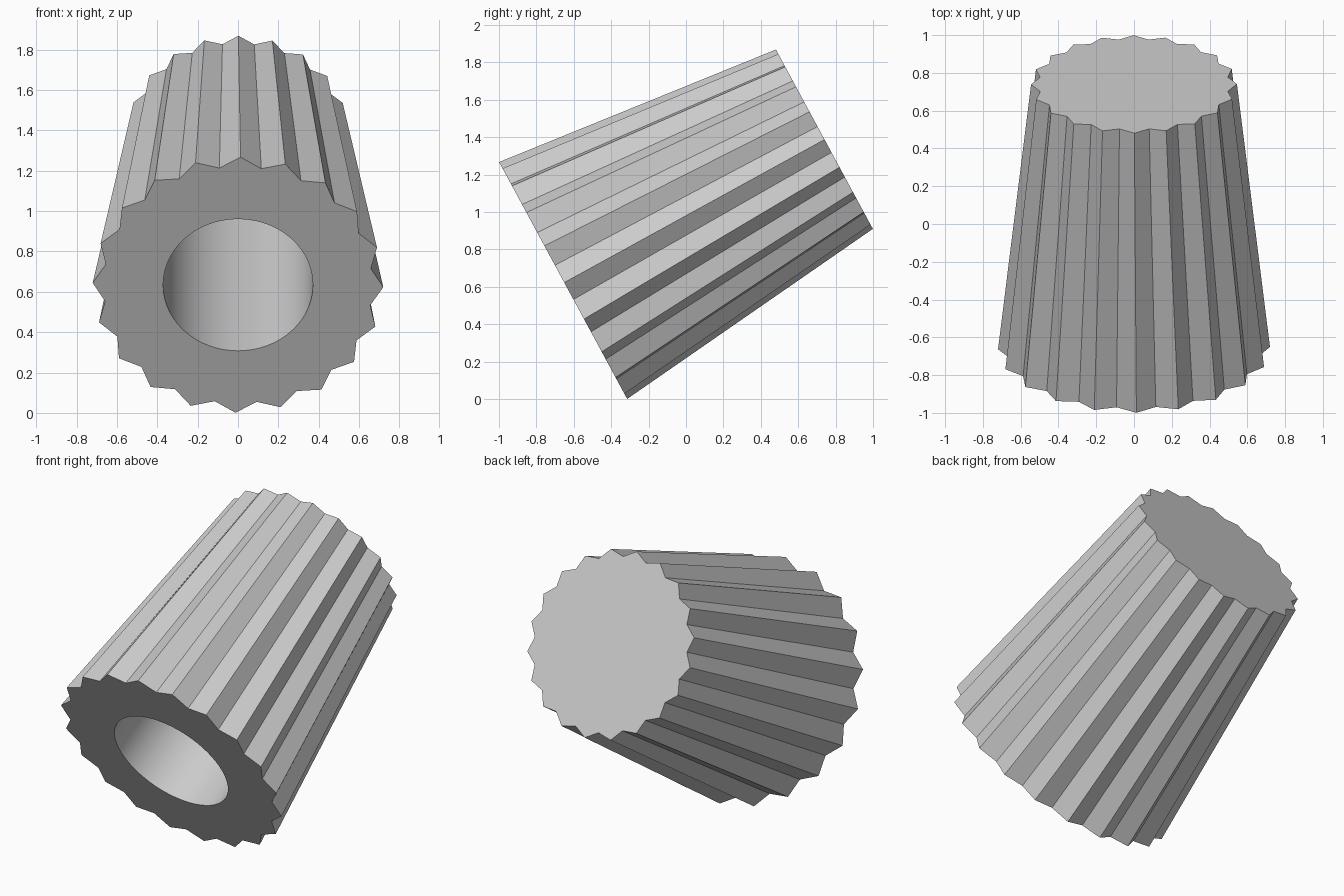
import bpy, bmesh, math

cube = bpy.data.objects.get("Cube")
if cube:
    bpy.data.objects.remove(cube, do_unlink=True)

TEETH = 20
LENGTH = 1.588
BORE_RADIUS, BORE_DEPTH, BORE_SIDES = 0.371, 1.46, 80
TILT = math.radians(28.4)

# Grey plastic
grey = bpy.data.materials.new("grey")
grey.use_nodes = True
colour = (0.6, 0.6, 0.6, 1)
grey.diffuse_color = colour
grey.node_tree.nodes["Principled BSDF"].inputs["Base Color"].default_value = colour

bm = bmesh.new()


def ring(sides, z, radius, root=None, turn=0.0):
    """Closed ring of vertices; alternate ones drop to the root radius."""
    verts = []
    for i in range(sides):
        r = root if root and i % 2 else radius
        a = math.tau * i / sides + math.radians(turn)
        verts.append(bm.verts.new((r * math.sin(a), -r * math.cos(a), z)))
    return verts


def wall(a, b, smooth=False):
    for i in range(len(a)):
        j = (i + 1) % len(a)
        bm.faces.new((a[i], a[j], b[j], b[i])).smooth = smooth


def loop_edges(verts):
    return [bm.edges.get((v, verts[i - 1])) for i, v in enumerate(verts)]


# Tapered toothed body with a closed narrow end
wide = ring(TEETH * 2, 0, 0.72, 0.665, 1)
narrow = ring(TEETH * 2, LENGTH, 0.545, 0.503, 0.2)
wall(wide, narrow)
bm.faces.new(narrow)

# Blind round bore
mouth = ring(BORE_SIDES, 0, BORE_RADIUS)
floor = ring(BORE_SIDES, BORE_DEPTH, BORE_RADIUS)
wall(mouth, floor, smooth=True)
bm.faces.new(floor)

# Flat wide end around the bore
bmesh.ops.triangle_fill(bm, edges=loop_edges(wide) + loop_edges(mouth),
                        use_beauty=True, normal=(0, 0, -1))
bmesh.ops.recalc_face_normals(bm, faces=bm.faces)

mesh = bpy.data.meshes.new("ribbed_knob")
bm.to_mesh(mesh)
bm.free()
mesh.materials.append(grey)

# Lean the knob back on the rim of its wide end
knob = bpy.data.objects.new("ribbed_knob", mesh)
bpy.context.collection.objects.link(knob)
knob.rotation_euler.x = TILT - math.pi / 2
knob.location = (0, -0.657, 0.634)

# Keep the bore smooth and every rim and rib crisp
bpy.context.view_layer.objects.active = knob
knob.select_set(True)
bpy.ops.object.shade_smooth_by_angle(angle=math.radians(15))
